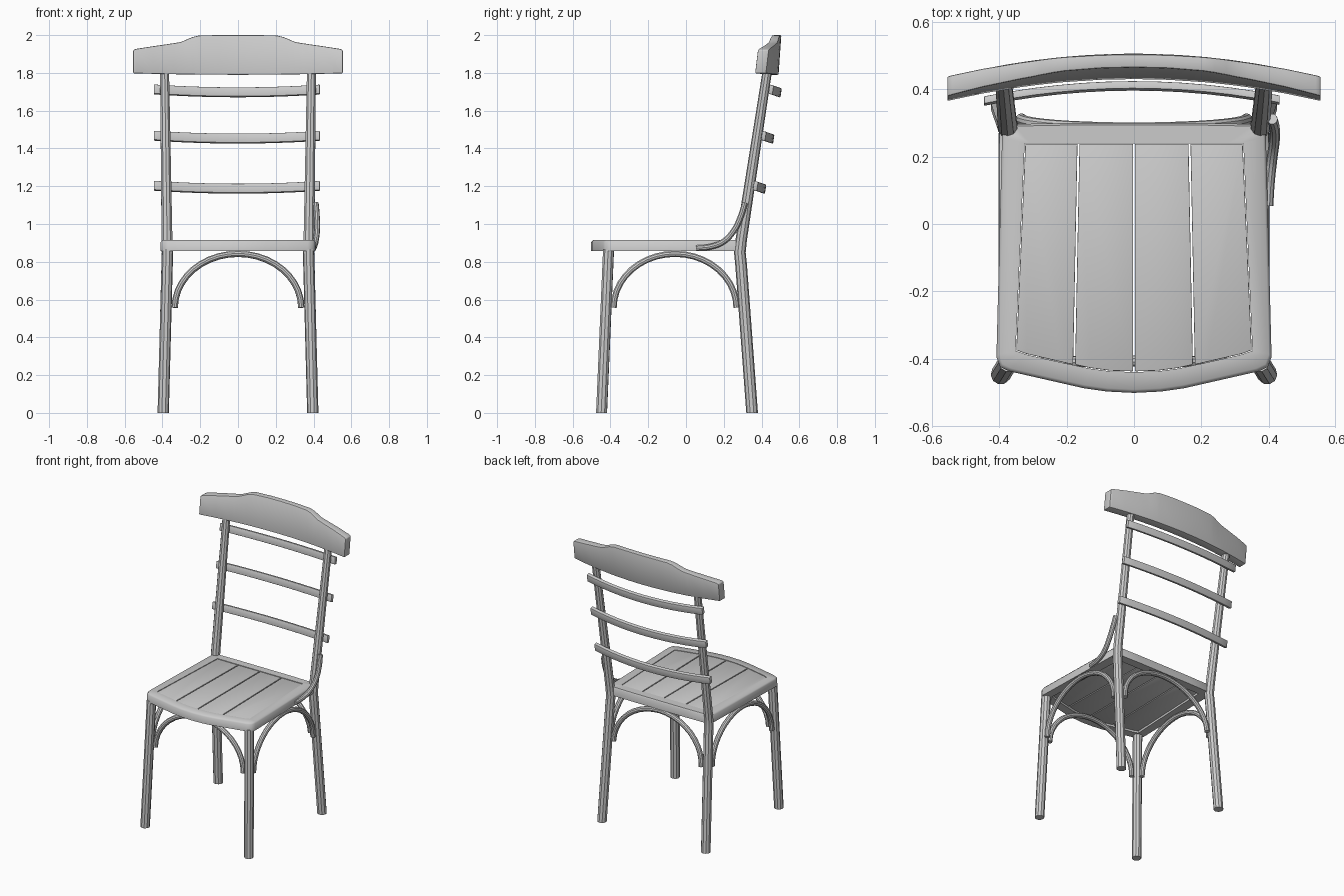
import bpy, bmesh, math

if "Cube" in bpy.data.objects:
    bpy.data.objects.remove(bpy.data.objects["Cube"])


def finish(name, bm, bevel=0.0, angle=35):
    bmesh.ops.recalc_face_normals(bm, faces=bm.faces)
    me = bpy.data.meshes.new(name)
    bm.to_mesh(me)
    bm.free()
    ob = bpy.data.objects.new(name, me)
    bpy.context.collection.objects.link(ob)
    bpy.ops.object.select_all(action='DESELECT')
    ob.select_set(True)
    bpy.context.view_layer.objects.active = ob
    if bevel:
        m = ob.modifiers.new("bevel", 'BEVEL')
        m.width, m.segments, m.limit_method = bevel, 2, 'ANGLE'
        m.angle_limit = math.radians(50)
        bpy.ops.object.modifier_apply(modifier=m.name)
    bpy.ops.object.shade_smooth_by_angle(angle=math.radians(angle))
    return ob


def tube(name, pts, r, radii=None, smooth=False):
    cu = bpy.data.curves.new(name, 'CURVE')
    cu.dimensions = '3D'
    cu.bevel_depth, cu.bevel_resolution, cu.use_fill_caps = r, 3, True
    if smooth:
        sp = cu.splines.new('BEZIER')
        sp.bezier_points.add(len(pts) - 1)
        for p, co in zip(sp.bezier_points, pts):
            p.co = co
            p.handle_left_type = p.handle_right_type = 'AUTO'
        sp.resolution_u = 5
    else:
        sp = cu.splines.new('POLY')
        sp.points.add(len(pts) - 1)
        for i, co in enumerate(pts):
            sp.points[i].co = (*co, 1)
            sp.points[i].radius = radii[i] if radii else 1
    tmp = bpy.data.objects.new(name + "_path", cu)
    bpy.context.collection.objects.link(tmp)
    me = tmp.to_mesh()
    bm = bmesh.new()
    bm.from_mesh(me)
    tmp.to_mesh_clear()
    bpy.data.objects.remove(tmp)
    bpy.data.curves.remove(cu)
    bmesh.ops.remove_doubles(bm, verts=bm.verts, dist=1e-5)
    for v in bm.verts:  # feet sit flat on the floor
        if v.co.z < 0.004:
            v.co.z = 0
    return finish(name, bm)


def loft(name, sections, bevel):
    bm = bmesh.new()
    rings = [[bm.verts.new(p) for p in s] for s in sections]
    for a, b in zip(rings, rings[1:]):
        for i in range(4):
            j = (i + 1) % 4
            bm.faces.new((a[i], a[j], b[j], b[i]))
    bm.faces.new(rings[0])
    bm.faces.new(rings[-1])
    return finish(name, bm, bevel)


def mirror_loop(half):
    return half + [(-x, y) for x, y in reversed(half) if x > 1e-6]


# seat frame: outer and inner outlines, right half, front to back
outer = mirror_loop([(0, -.502), (.08, -.498), (.15, -.488), (.26, -.463), (.37, -.438),
                     (.398, -.425), (.409, -.395), (.392, .262), (.385, .287), (.36, .297),
                     (.2, .3), (0, .3)])
inner = mirror_loop([(0, -.44), (.07, -.438), (.13, -.43), (.22, -.411), (.32, -.388),
                     (.34, -.381), (.352, -.377), (.325, .24), (.31, .24), (.28, .24),
                     (.2, .24), (0, .24)])
bm = bmesh.new()
Z0, Z1 = .857, .915
rings = [[bm.verts.new((x, y, z)) for x, y in loop]
         for loop, z in ((outer, Z0), (outer, Z1 - .01), (outer, Z1), (inner, Z1), (inner, Z0))]
for i, v in enumerate(rings[2]):  # soft upper edge
    v.co.x *= .98
    v.co.y *= .98
n = len(outer)
for a, b in zip(rings, rings[1:] + rings[:1]):
    for i in range(n):
        j = (i + 1) % n
        bm.faces.new((a[i], a[j], b[j], b[i]))
finish("seat_frame", bm, angle=50)

# seat planks with narrow grooves between them
g = .003
plank_in = [(g, .238), (.165 - g, .238), (.178 - g, -.418), (.13, -.428), (.07, -.436), (g, -.438)]
plank_out = [(.165 + g, .238), (.323, .238), (.350, -.375), (.32, -.386), (.22, -.409), (.178 + g, -.418)]
for label, poly in (("inner", plank_in), ("outer", plank_out)):
    for side, s in (("right", 1), ("left", -1)):
        bm = bmesh.new()
        f = bm.faces.new([bm.verts.new((s * x, y, .868)) for x, y in poly])
        up = bmesh.ops.extrude_face_region(bm, geom=[f])["geom"]
        for v in up:
            if isinstance(v, bmesh.types.BMVert):
                v.co.z = .913
        finish(f"seat_plank_{label}_{side}", bm, .002)

# legs, the rear pair continuing up as back posts
for side, s in (("right", 1), ("left", -1)):
    tube(f"front_leg_{side}", [(s * .396, -.447, 0), (s * .373, -.41, .865)], .03)
    tube(f"rear_leg_{side}", [(s * .396, .35, 0), (s * .376, .292, .78), (s * .374, .285, .85),
                              (s * .376, .293, .92), (s * .389, .432, 1.82)],
         .031, [1, 1, 1, .97, .8])


# bent arches under the seat
def arch(name, place):
    pts = []
    for i in range(21):
        a = math.pi * i / 20
        pts.append(place(math.cos(a), math.sin(a)))
    tube(name, pts, .017)


arch("front_arch", lambda c, h: (.335 * c, -.422 + .015 * h, .557 + .285 * h))
arch("rear_arch", lambda c, h: (.335 * c, .312 - .027 * h, .557 + .285 * h))
for side, s in (("right", 1), ("left", -1)):
    arch(f"side_arch_{side}", lambda c, h: (s * .386, -.058 + .325 * c, .557 + .285 * h))

# curved brace joining seat and post on the right side only
tube("side_brace", [(.398, .055, .872), (.403, .13, .88), (.411, .20, .908), (.418, .255, .967),
                    (.417, .29, 1.04), (.411, .312, 1.112)], .016, smooth=True)

# bowed back slats
for k, (z, y) in enumerate(((1.175, .352), (1.44, .395), (1.685, .434))):
    secs = []
    for i in range(13):
        x = -.446 + .879 * i / 12
        b = 1 - (x / .44) ** 2
        yy, zz = y + .044 * b, z - .015 * b
        secs.append([(x, yy, zz + .006), (x, yy + .022, zz),
                     (x, yy + .029, zz + .048), (x, yy + .007, zz + .054)])
    loft(f"back_slat_{k + 1}", secs, .003)

# shaped top rail, bowed in plan
half = [(0, 2.0), (.1, 2.0), (.205, 1.998), (.24, 1.99), (.275, 1.975), (.305, 1.963),
        (.34, 1.957), (.45, 1.941), (.54, 1.927), (.555, 1.920)]
prof = [(-x, z) for x, z in reversed(half[1:])] + half
secs = []
for x, zt in prof:
    t = (x / .555) ** 2
    zb = 1.79 + .008 * t
    front = .43 - .065 * t
    back = .49 - .066 * t
    h = zt - zb
    secs.append([(x, front, zb), (x, back, zb), (x, back + (.07 + .05 * t) * h, zt),
                 (x, front + (.17 - .05 * t) * h, zt)])
loft("top_rail", secs, .005)
